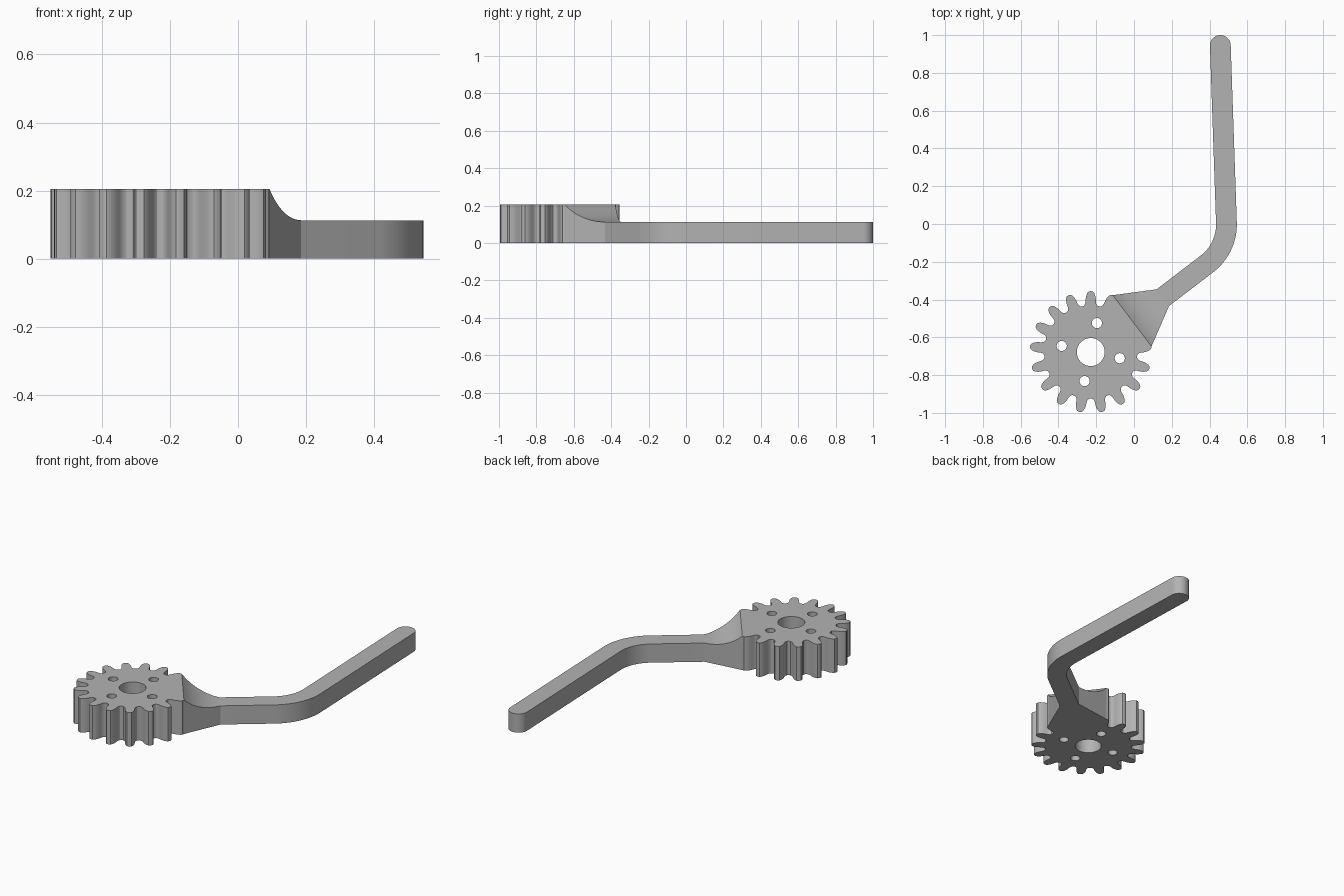
import bpy, bmesh
from math import sin, cos, tan, radians, pi, sqrt, tau
from mathutils import Vector

if "Cube" in bpy.data.objects:
    bpy.data.objects.remove(bpy.data.objects["Cube"])

GEAR_H, ARM_H, HALF = 0.205, 0.113, 0.055
CENTRE = Vector((-0.229, -0.678))
TEETH, TIP_R = 17, 0.323
PITCH = 360 / TEETH
AIM = radians(90 - 2.5 * PITCH)          # direction in which the arm leaves the gear
OUT = Vector((cos(AIM), sin(AIM)))
SIDE = Vector((-OUT.y, OUT.x))

grey = bpy.data.materials.new("grey metal")
grey.use_nodes = True
colour = (0.45, 0.45, 0.45, 1)
grey.diffuse_color = colour
grey.node_tree.nodes["Principled BSDF"].inputs["Base Color"].default_value = colour


def polar(r, angle):
    return Vector((r * cos(angle), r * sin(angle)))


def circle(centre, r, n):
    return [centre + polar(r, tau * i / n) for i in range(n)]


def finish(obj):
    bpy.ops.object.select_all(action="DESELECT")
    obj.select_set(True)
    bpy.context.view_layer.objects.active = obj
    if obj.type == "CURVE":
        bpy.ops.object.convert(target="MESH")
    obj = bpy.context.view_layer.objects.active
    bm = bmesh.new()
    bm.from_mesh(obj.data)
    bmesh.ops.remove_doubles(bm, verts=bm.verts, dist=0.0001)
    bmesh.ops.recalc_face_normals(bm, faces=bm.faces)
    bm.to_mesh(obj.data)
    bm.free()
    obj.data.materials.clear()
    obj.data.materials.append(grey)
    bpy.ops.object.shade_smooth_by_angle(angle=radians(30))


def plate(name, outlines, height):
    """Filled outlines, with inner ones as holes, standing on the ground."""
    curve = bpy.data.curves.new(name, "CURVE")
    curve.dimensions = "2D"
    curve.fill_mode = "BOTH"
    curve.extrude = height / 2
    for pts in outlines:
        spline = curve.splines.new("POLY")
        spline.points.add(len(pts) - 1)
        for point, p in zip(spline.points, pts):
            point.co = (p.x, p.y, height / 2, 1)
        spline.use_cyclic_u = True
    obj = bpy.data.objects.new(name, curve)
    bpy.context.collection.objects.link(obj)
    obj.data.transform
    finish(obj)
    # keep the base exactly on the ground
    mesh = bpy.context.view_layer.objects.active.data
    low = min(v.co.z for v in mesh.vertices)
    for v in mesh.vertices:
        v.co.z -= low


# Gear: half a tooth from tip to root, mirrored and repeated
half_tooth = [(0, TIP_R), (2.2, 0.320), (3.6, 0.311), (4.8, 0.296), (5.5, 0.281),
              (5.8, 0.268), (6.6, 0.256), (8.4, 0.248), (PITCH / 2, 0.246)]
step = half_tooth + [(PITCH - a, r) for a, r in half_tooth[-2:0:-1]]
gear = []
for k in range(-1, TEETH - 4):
    gear += [CENTRE + polar(r, radians(90 + k * PITCH + a)) for a, r in step]
gear.append(CENTRE + polar(TIP_R, radians(90 + (TEETH - 4) * PITCH)))
holes = [circle(CENTRE, 0.074, 48)]
holes += [circle(CENTRE + polar(0.157, radians(78 + 90 * i)), 0.027, 24) for i in range(4)]
plate("gear", [gear] + holes, GEAR_H)

# Flared neck: sections narrowing outward, the top sinking along an arc
start, end = TIP_R * cos(radians(1.5 * PITCH)), 0.478
wide = TIP_R * sin(radians(1.5 * PITCH))
drop, run = GEAR_H - ARM_H, end - start
radius = (run ** 2 + drop ** 2) / (2 * drop)
bm = bmesh.new()
previous = None
STEPS = 16
for i in range(STEPS + 1):
    t = i / STEPS
    w = wide + (HALF - wide) * t
    top = ARM_H + radius - sqrt(radius ** 2 - (run * (1 - t)) ** 2)
    p = CENTRE + OUT * (start + run * t)
    ring = [bm.verts.new((*(p + SIDE * s * w), z))
            for s, z in ((-1, 0), (1, 0), (1, top), (-1, top))]
    for j in range(4 if previous else 0):
        n = (j + 1) % 4
        bm.faces.new((previous[j], previous[n], ring[n], ring[j]))
    previous = ring
mesh = bpy.data.meshes.new("flared_neck")
bm.to_mesh(mesh)
bm.free()
neck = bpy.data.objects.new("flared_neck", mesh)
bpy.context.collection.objects.link(neck)
finish(neck)

# Bent arm: round tip, straight run, arc bend, straight run to the neck
tip, corner = Vector((0.457, 0.945)), Vector((0.494, -0.13))
along = (corner - tip).normalized()
inward = Vector((along.y, -along.x))
turn = along.angle(-OUT)
BEND = 0.263
pivot = corner - along * BEND * tan(turn / 2) + inward * BEND


def bend(r):
    """Arc about the pivot, from the tip side to the neck side."""
    return [pivot + r * (-inward * cos(turn * i / 20) + along * sin(turn * i / 20))
            for i in range(21)]


cap = [tip + HALF * (inward * cos(pi * i / 20) - along * sin(pi * i / 20)) for i in range(21)]
joint = CENTRE + OUT * end
arm = cap + bend(BEND + HALF) + [joint - SIDE * HALF, joint + SIDE * HALF]
arm += bend(BEND - HALF)[::-1]
plate("bent_arm", [arm], ARM_H)
